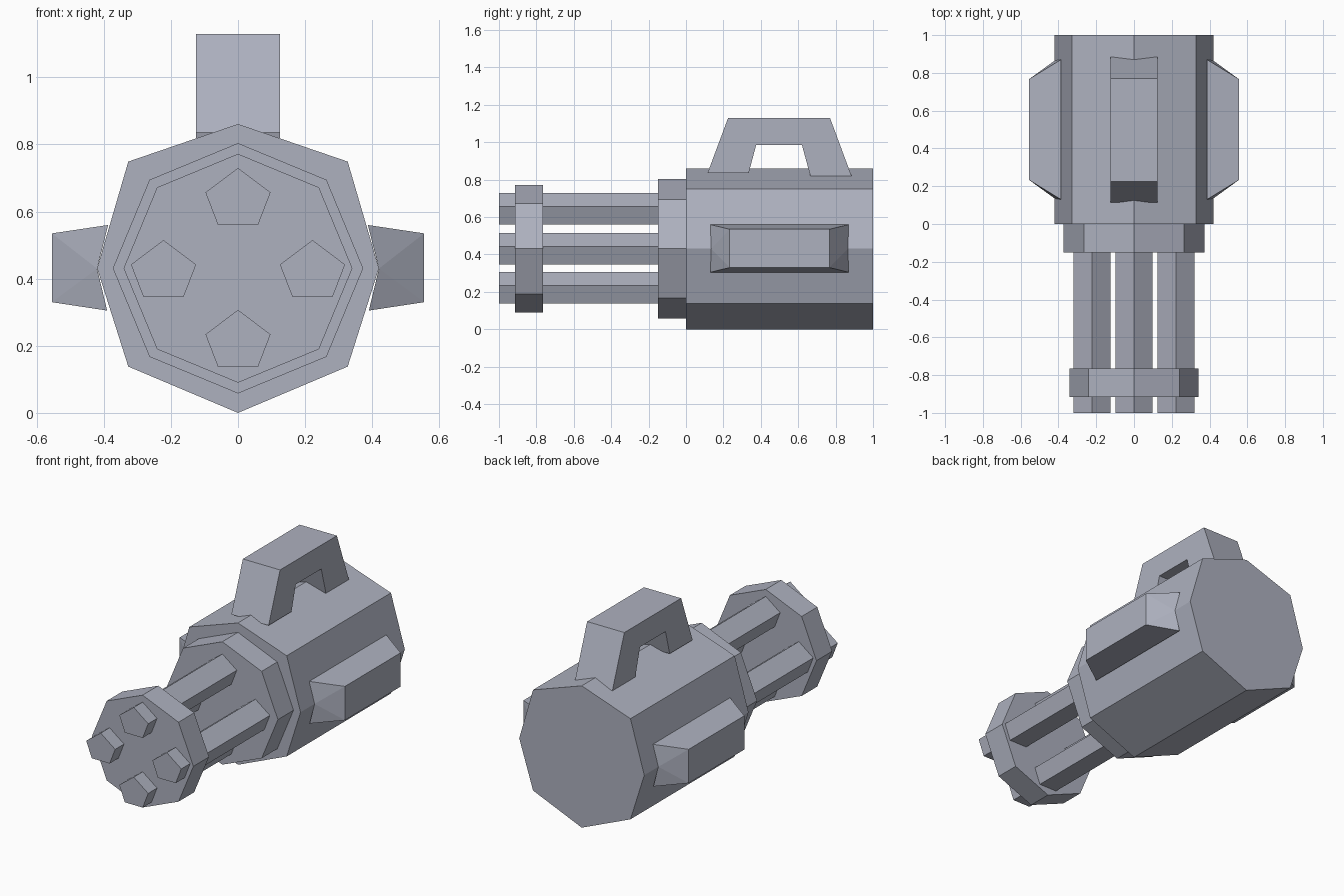
import bpy, bmesh, math

cube = bpy.data.objects.get("Cube")
if cube:
    bpy.data.objects.remove(cube)

metal = bpy.data.materials.new("blue_grey_metal")
metal.use_nodes = True
colour = (0.42, 0.44, 0.52, 1)
metal.diffuse_color = colour
metal.node_tree.nodes["Principled BSDF"].inputs["Base Color"].default_value = colour

AXIS_Z = 0.431  # height of the barrel axis


def make(name, verts, faces):
    bm = bmesh.new()
    vs = [bm.verts.new(v) for v in verts]
    for f in faces:
        bm.faces.new([vs[i] for i in f])
    bmesh.ops.recalc_face_normals(bm, faces=bm.faces)
    mesh = bpy.data.meshes.new(name)
    bm.to_mesh(mesh)
    bm.free()
    mesh.materials.append(metal)
    obj = bpy.data.objects.new(name, mesh)
    bpy.context.collection.objects.link(obj)
    return obj


def prism(name, profile, start, end, place):
    """Extrude a profile from start to end; place(u, v, t) gives the 3D point."""
    n = len(profile)
    verts = [place(u, v, t) for t in (start, end) for u, v in profile]
    faces = [range(n), range(n, 2 * n)]
    faces += [(i, (i + 1) % n, n + (i + 1) % n, n + i) for i in range(n)]
    return make(name, verts, faces)


def along_y(u, v, t):
    return (u, t, AXIS_Z + v)


def along_x(u, v, t):
    return (t, u, v)


def octagon(r):
    return [(r * math.sin(i * math.pi / 4), r * math.cos(i * math.pi / 4)) for i in range(8)]


# Main housing, with its diagonal corners pushed outward
housing = [(0, 0.43), (0.327, 0.318), (0.42, 0), (0.327, -0.293),
           (0, -0.431), (-0.327, -0.293), (-0.42, 0), (-0.327, 0.318)]
prism("housing", housing, 0, 1, along_y)

# Collar and muzzle clamp
prism("collar", octagon(0.373), -0.15, 0, along_y)
prism("muzzle_clamp", octagon(0.341), -0.915, -0.765, along_y)

# Four five-sided barrels
pentagon = [(0, 0.084), (0.097, 0.011), (0.06, -0.085), (-0.06, -0.085), (-0.097, 0.011)]
for name, cx, cz in (("top", 0, 0.215), ("bottom", 0, -0.208),
                     ("left", 0.222, 0), ("right", -0.222, 0)):
    prism(name + "_barrel", [(cx + u, cz + v) for u, v in pentagon], -1, -0.15, along_y)

# Carrying handle
handle = [(0.115, 0.835), (0.225, 1.13), (0.77, 1.13), (0.885, 0.82),
          (0.665, 0.82), (0.62, 0.985), (0.375, 0.985), (0.335, 0.835)]
prism("carry_handle", handle, -0.125, 0.125, along_x)

# Tapered side pods: each end has three base corners and two outer corners
for name, s in (("left", 1), ("right", -1)):
    verts = []
    for e in (-1, 1):
        verts += [(s * 0.387, 0.5 + e * 0.37, 0.56),
                  (s * 0.42, 0.5 + e * 0.365, 0.43),
                  (s * 0.39, 0.5 + e * 0.37, 0.305),
                  (s * 0.555, 0.5 + e * 0.267, 0.33),
                  (s * 0.555, 0.5 + e * 0.267, 0.535)]
    faces = [(i, (i + 1) % 5, 5 + (i + 1) % 5, 5 + i) for i in range(5)]
    for k in (0, 5):
        faces += [(k, k + 1, k + 4), (k + 1, k + 3, k + 4), (k + 1, k + 2, k + 3)]
    make(name + "_side_pod", verts, faces)
